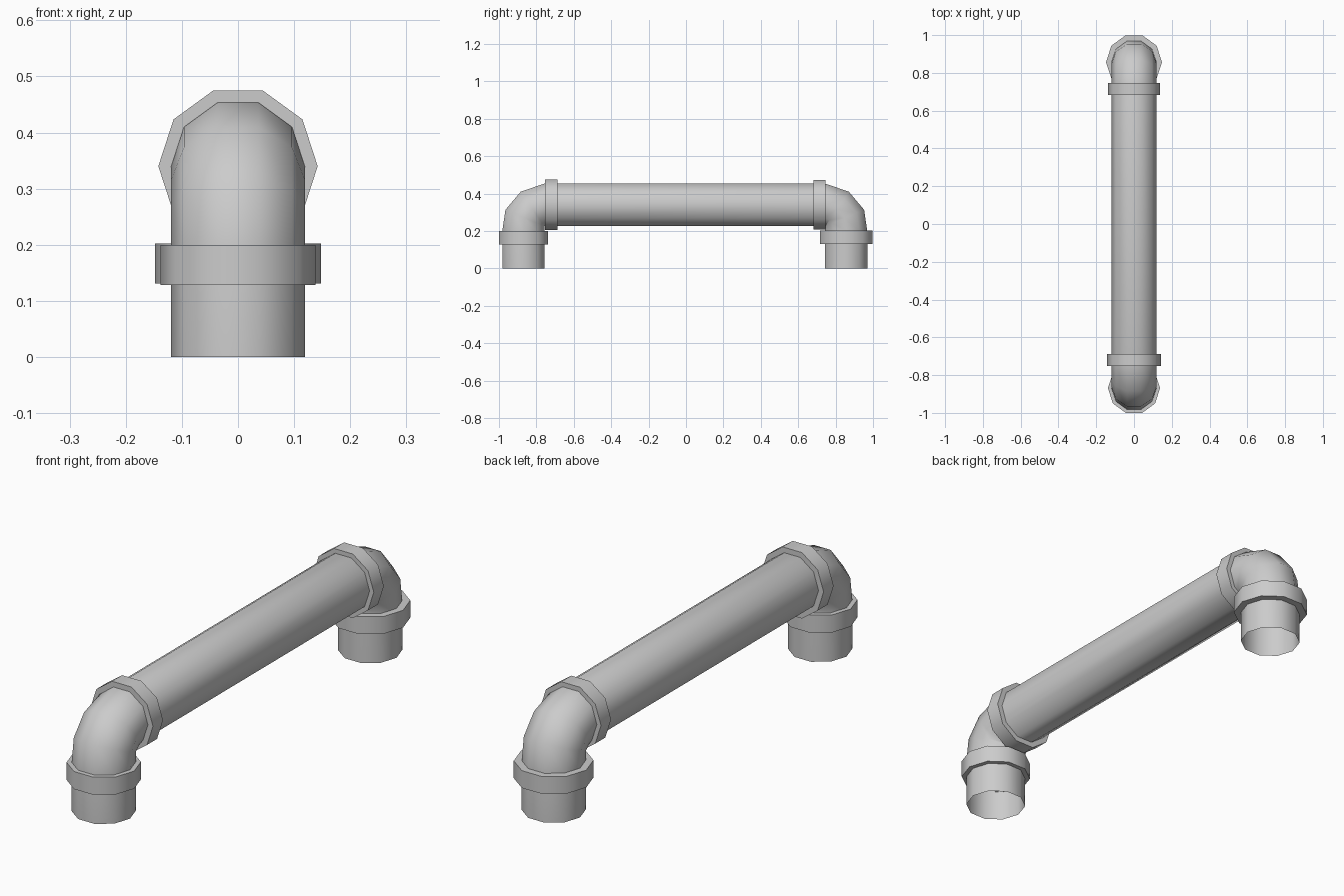
import bpy, bmesh, math
from mathutils import Vector

if "Cube" in bpy.data.objects:
    bpy.data.objects.remove(bpy.data.objects["Cube"])

SIDES = 10
PIPE_R = 0.119
MID_Y = -0.0065          # mirror plane between the two legs
AXIS_Z = 0.34


def rings_to_object(name, rings, closed=False):
    """Skin a list of (centre, tangent, radius) rings lying along the YZ plane."""
    bm = bmesh.new()
    loops = []
    for c, t, r in rings:
        t = t.normalized()
        n = Vector((0, -t.z, t.y))
        loop = []
        for k in range(SIDES):
            a = 2 * math.pi * k / SIDES
            loop.append(bm.verts.new(c + Vector((r * math.cos(a), 0, 0)) + n * (r * math.sin(a))))
        loops.append(loop)
    pairs = list(zip(loops, loops[1:]))
    if closed:
        pairs.append((loops[-1], loops[0]))
    for a, b in pairs:
        for k in range(SIDES):
            j = (k + 1) % SIDES
            bm.faces.new((a[k], a[j], b[j], b[k]))
    bmesh.ops.recalc_face_normals(bm, faces=bm.faces[:])
    me = bpy.data.meshes.new(name)
    bm.to_mesh(me)
    bm.free()
    ob = bpy.data.objects.new(name, me)
    bpy.context.collection.objects.link(ob)
    bpy.ops.object.select_all(action='DESELECT')
    ob.select_set(True)
    bpy.context.view_layer.objects.active = ob
    bpy.ops.object.shade_smooth_by_angle(angle=math.radians(42))
    return ob


def collar(name, start, end, radius):
    """Ring sleeve with flat ends that fits around the pipe."""
    s, e = Vector(start), Vector(end)
    t = e - s
    inner = PIPE_R - 0.001
    return rings_to_object(name, [(s, t, inner), (s, t, radius), (e, t, radius), (e, t, inner)], True)


# Pipe: leg, elbow, straight run, mirrored elbow and leg, open at both ends
half = [(-0.869, 0.0), (-0.869, 0.2), (-0.861, 0.269), (-0.820, 0.316), (-0.757, AXIS_Z)]
path = half + [(2 * MID_Y - y, z) for y, z in reversed(half)]
pts = [Vector((0, y, z)) for y, z in path]
rings = []
for i, p in enumerate(pts):
    t = pts[min(i + 1, len(pts) - 1)] - pts[max(i - 1, 0)]
    if i in (0, 1):
        t = Vector((0, 0, 1))
    elif i in (4, 5):
        t = Vector((0, 1, 0))
    elif i in (8, 9):
        t = Vector((0, 0, -1))
    rings.append((p, t, PIPE_R))
rings_to_object("pipe", rings)

# Collars on the legs
collar("front_leg_collar", (0, -0.869, 0.128), (0, -0.869, 0.2), 0.138)
collar("back_leg_collar", (0, 0.857, 0.131), (0, 0.857, 0.202), 0.148)

# Collars on the straight run
collar("front_run_collar", (0, -0.753, AXIS_Z), (0, -0.688, AXIS_Z), 0.142)
collar("back_run_collar", (0, 0.682, AXIS_Z), (0, 0.747, AXIS_Z), 0.138)
